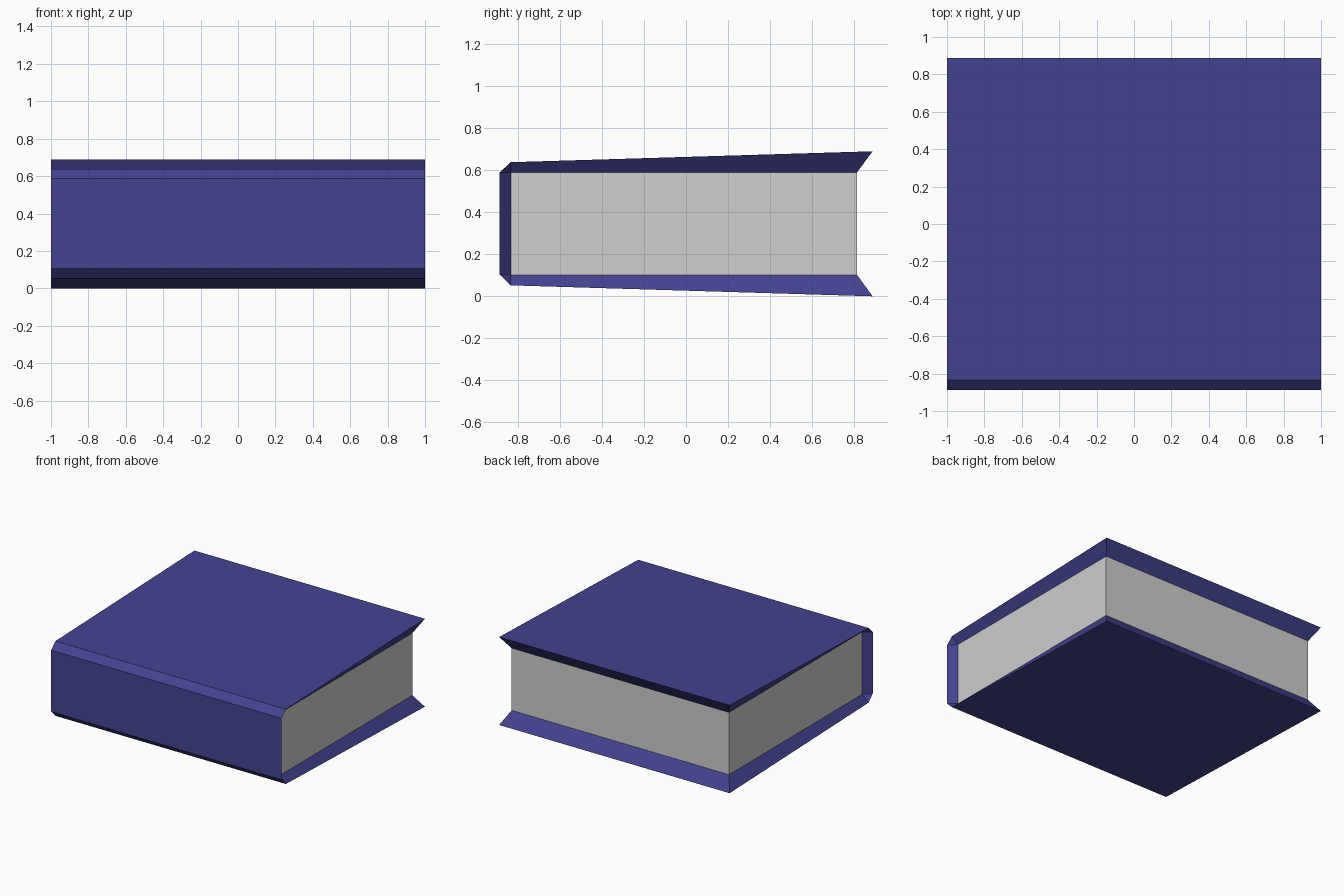
import bpy
import bmesh

if "Cube" in bpy.data.objects:
    bpy.data.objects.remove(bpy.data.objects["Cube"])


def material(name, rgb):
    m = bpy.data.materials.new(name)
    m.diffuse_color = (*rgb, 1)
    m.use_nodes = True
    m.node_tree.nodes["Principled BSDF"].inputs["Base Color"].default_value = m.diffuse_color
    return m


def finish(name, bm, mat):
    me = bpy.data.meshes.new(name)
    bm.to_mesh(me)
    bm.free()
    me.materials.append(mat)
    ob = bpy.data.objects.new(name, me)
    bpy.context.collection.objects.link(ob)
    return ob


blue = material("cover blue", (0.058, 0.056, 0.285))
paper = material("page grey", (0.62, 0.62, 0.62))

# Side profiles (y, z), running from bottom fore edge round the spine to the top
OUTER = [(0.888, 0.0), (-0.835, 0.052), (-0.888, 0.105),
         (-0.888, 0.587), (-0.835, 0.638), (0.888, 0.69)]
INNER = [(0.814, 0.102), (-0.833, 0.102), (-0.833, 0.59), (0.814, 0.59)]
NEAREST = [0, 1, 1, 2, 2, 3]      # inner corner that each outer point slopes to
HALF, PAGE_HALF = 1.0, 0.943

# Cover: folded outer skin with edges sloping in to the page block
bm = bmesh.new()
out = {s: [bm.verts.new((s * HALF, y, z)) for y, z in OUTER] for s in (-1, 1)}
inn = {s: [bm.verts.new((s * PAGE_HALF, y, z)) for y, z in INNER] for s in (-1, 1)}
for i in range(5):
    bm.faces.new((out[1][i], out[1][i + 1], out[-1][i + 1], out[-1][i]))
    a, b = NEAREST[i], NEAREST[i + 1]
    for s in (-1, 1):
        loop = [out[s][i], out[s][i + 1], inn[s][b]]
        if a != b:
            loop.append(inn[s][a])
        bm.faces.new(loop if s < 0 else loop[::-1])
# fore edges of the two boards
bm.faces.new((out[1][0], out[-1][0], inn[-1][0], inn[1][0]))
bm.faces.new((out[-1][5], out[1][5], inn[1][3], inn[-1][3]))
bmesh.ops.recalc_face_normals(bm, faces=bm.faces[:])
# the skin is open at the pages: make sure the top board faces up
top = max(bm.faces, key=lambda f: f.calc_center_median().z)
if top.normal.z < 0:
    bmesh.ops.reverse_faces(bm, faces=bm.faces[:])
finish("cover", bm, blue)

# Page block: only the three edges that show
bm = bmesh.new()
bmesh.ops.create_cube(bm, size=1)
(y1, z0), (y0, z1) = INNER[0], INNER[2]
for v in bm.verts:
    v.co = (2 * PAGE_HALF * v.co.x, (y0 + y1) / 2 + (y1 - y0) * v.co.y,
            (z0 + z1) / 2 + (z1 - z0) * v.co.z)
bm.normal_update()
hidden = [f for f in bm.faces if abs(f.normal.z) > 0.5 or f.normal.y < -0.5]
bmesh.ops.delete(bm, geom=hidden, context='FACES')
finish("page_block", bm, paper)
